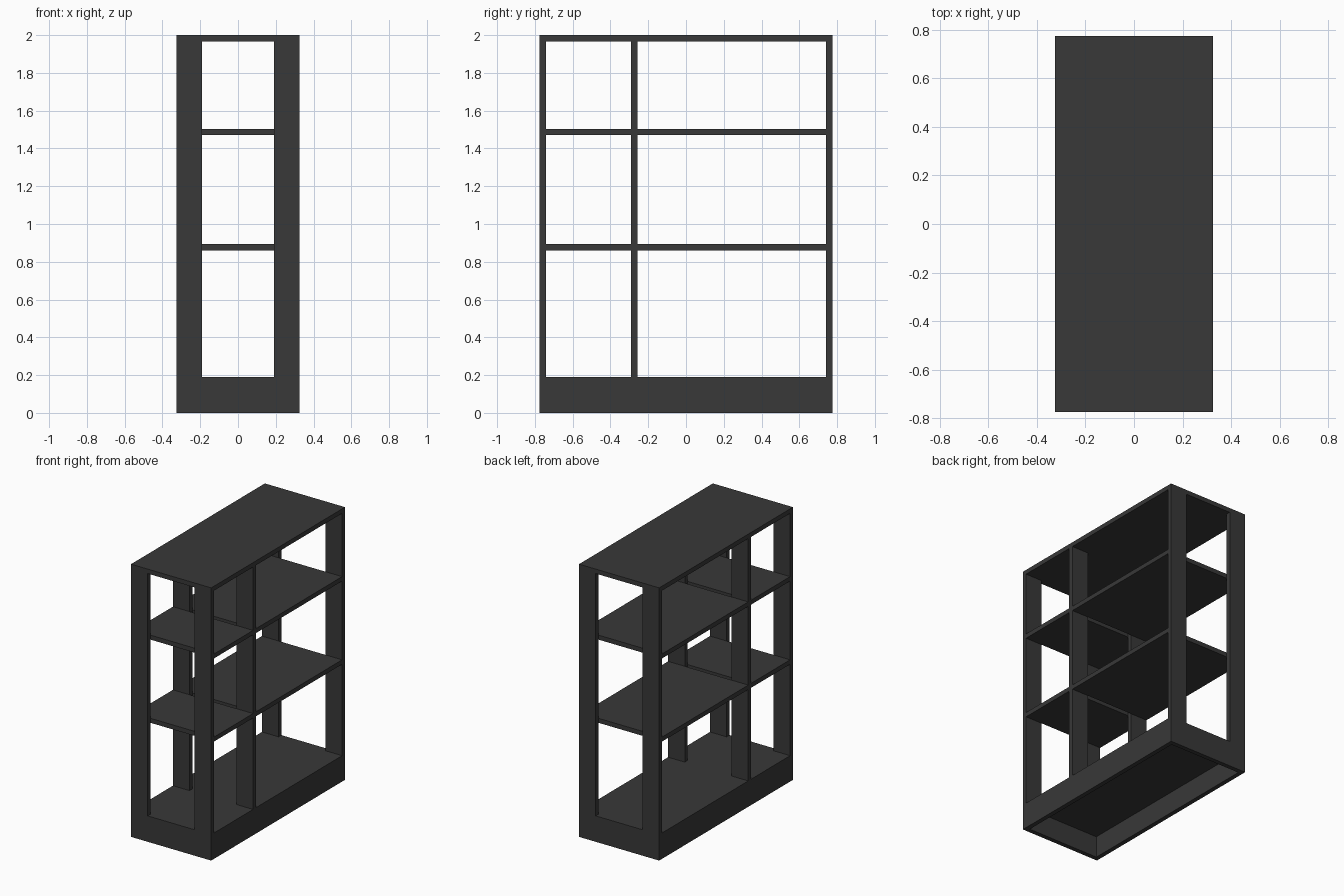
import bpy

if "Cube" in bpy.data.objects:
    bpy.data.objects.remove(bpy.data.objects["Cube"], do_unlink=True)

mat = bpy.data.materials.new("charcoal")
mat.use_nodes = True
color = (0.04, 0.04, 0.04, 1)
mat.diffuse_color = color
mat.node_tree.nodes["Principled BSDF"].inputs["Base Color"].default_value = color

W, L, H = 0.325, 0.775, 2.0   # half width, half length, height
T = 0.033                     # board thickness
POST = 0.19                   # inner edge of the posts
BASE = 0.19                   # top of the base shelf
IN = L - T                    # inner face of the end posts
DIV = -0.29                   # front face of the divider


def board(name, x, y, z):
    """Box spanning the given (low, high) ranges."""
    bpy.ops.mesh.primitive_cube_add(size=1, location=[sum(r) / 2 for r in (x, y, z)])
    ob = bpy.context.object
    ob.name = name
    ob.scale = [r[1] - r[0] for r in (x, y, z)]
    bpy.ops.object.transform_apply(location=False, rotation=False, scale=True)
    ob.data.materials.append(mat)


# Top board and base shelf
board("top_board", (-W, W), (-L, L), (H - T, H))
board("base_shelf", (-W, W), (-IN, IN), (BASE - T, BASE))

# Posts and side rails, mirrored left and right
for side, (x0, x1) in {"right": (-W, -POST), "left": (POST, W)}.items():
    board(f"front_post_{side}", (x0, x1), (-L, -IN), (0, H - T))
    board(f"back_post_{side}", (x0, x1), (IN, L), (0, H - T))
    board(f"divider_post_{side}", (x0, x1), (DIV, DIV + T), (BASE, H - T))
    rail = (-W, -W + T) if side == "right" else (W - T, W)
    board(f"base_rail_{side}", rail, (-IN, IN), (0, BASE - T))

# Base panels closing both ends
board("front_base_panel", (-POST, POST), (-L, -IN), (0, BASE))
board("back_base_panel", (-POST, POST), (IN, L), (0, BASE))

# Shelves on both sides of the divider
for level, z in (("lower", 0.86), ("upper", 1.47)):
    board(f"{level}_front_shelf", (-W, W), (-IN, DIV), (z, z + T))
    board(f"{level}_back_shelf", (-W, W), (DIV + T, IN), (z, z + T))
